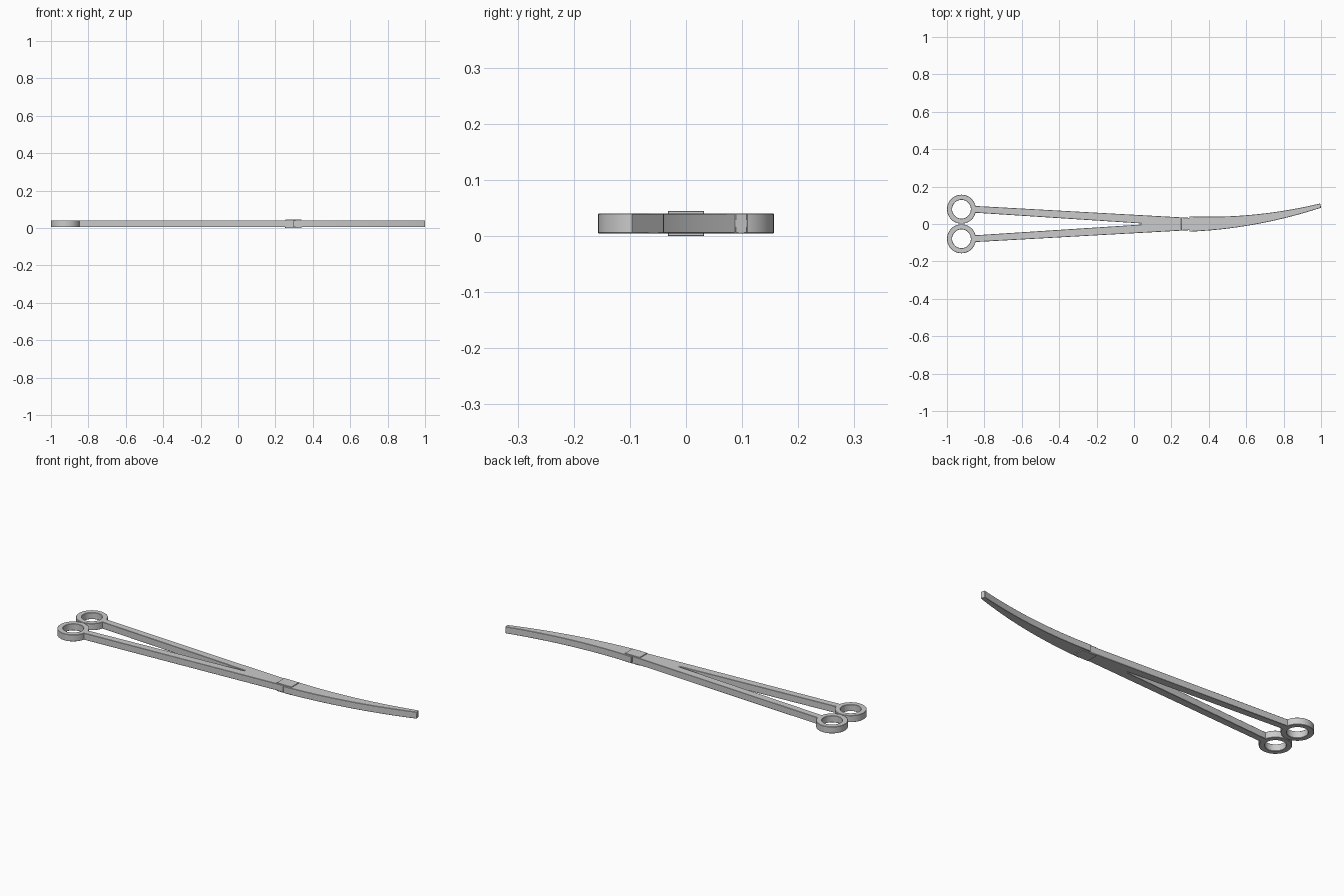
import bpy, bmesh, math

if "Cube" in bpy.data.objects:
    bpy.data.objects.remove(bpy.data.objects["Cube"])

Z0, Z1 = 0.0045, 0.0405      # body underside and top
JOINT, TIP = 0.296, 0.998    # jaw start and end
RING_X, RING_Y, RING_R, HOLE_R = -0.9225, 0.079, 0.0775, 0.05


def finish(name, bm, bevel):
    bmesh.ops.recalc_face_normals(bm, faces=bm.faces)
    mesh = bpy.data.meshes.new(name)
    bm.to_mesh(mesh)
    bm.free()
    ob = bpy.data.objects.new(name, mesh)
    bpy.context.collection.objects.link(ob)
    if bevel:
        mod = ob.modifiers.new("edge_bevel", 'BEVEL')
        mod.width = bevel
        mod.segments = 1
        mod.limit_method = 'ANGLE'
        mod.angle_limit = math.radians(50)
    bpy.ops.object.select_all(action='DESELECT')
    ob.select_set(True)
    bpy.context.view_layer.objects.active = ob
    bpy.ops.object.shade_smooth_by_angle(angle=math.radians(30))
    return ob


def plate(name, pts, z0, z1, bevel=0.0015):
    bm = bmesh.new()
    face = bm.faces.new([bm.verts.new((x, y, z0)) for x, y in pts])
    out = bmesh.ops.extrude_face_region(bm, geom=[face])
    for v in out['geom']:
        if isinstance(v, bmesh.types.BMVert):
            v.co.z = z1
    return finish(name, bm, bevel)


def ring(name, cx, cy, n=64):
    bm = bmesh.new()
    loops = []
    for r, z in ((HOLE_R, Z0), (RING_R, Z0), (RING_R, Z1), (HOLE_R, Z1)):
        loops.append([bm.verts.new((cx + r * math.cos(2 * math.pi * i / n),
                                    cy + r * math.sin(2 * math.pi * i / n), z))
                      for i in range(n)])
    for k in range(4):
        a, b = loops[k], loops[(k + 1) % 4]
        for i in range(n):
            j = (i + 1) % n
            bm.faces.new((a[i], a[j], b[j], b[i]))
    return finish(name, bm, 0.0015)


# Pair of handles joined into one shank past the slit
half = [(0.04, 0.003), (-0.86, 0.061), (-0.86, 0.097), (JOINT, 0.033)]
plate("handles", half + [(x, -y) for x, y in reversed(half)], Z0, Z1)

# Finger rings
for side, s in (("left", 1), ("right", -1)):
    ring("finger_ring_" + side, RING_X, s * RING_Y)

# Curved, tapering jaw swept along a parabola
upper, lower = [], []
steps = 28
for i in range(steps + 1):
    t = i / steps
    x, y = JOINT + (TIP - JOINT) * t, 0.0985 * t * t
    slope = 2 * 0.0985 * t / (TIP - JOINT)
    length = math.hypot(1, slope)
    w = 0.041 + (0.0115 - 0.041) * t
    upper.append((x - w * slope / length, y + w / length))
    lower.append((x + w * slope / length, y - w / length))
plate("curved_jaw", upper + lower[::-1], Z0, Z1)

# Box joint block, slightly proud of both faces
plate("joint_block", [(0.252, -0.0325), (0.34, -0.0325), (0.34, 0.0325), (0.252, 0.0325)],
      0.0, 0.0445, 0.001)
